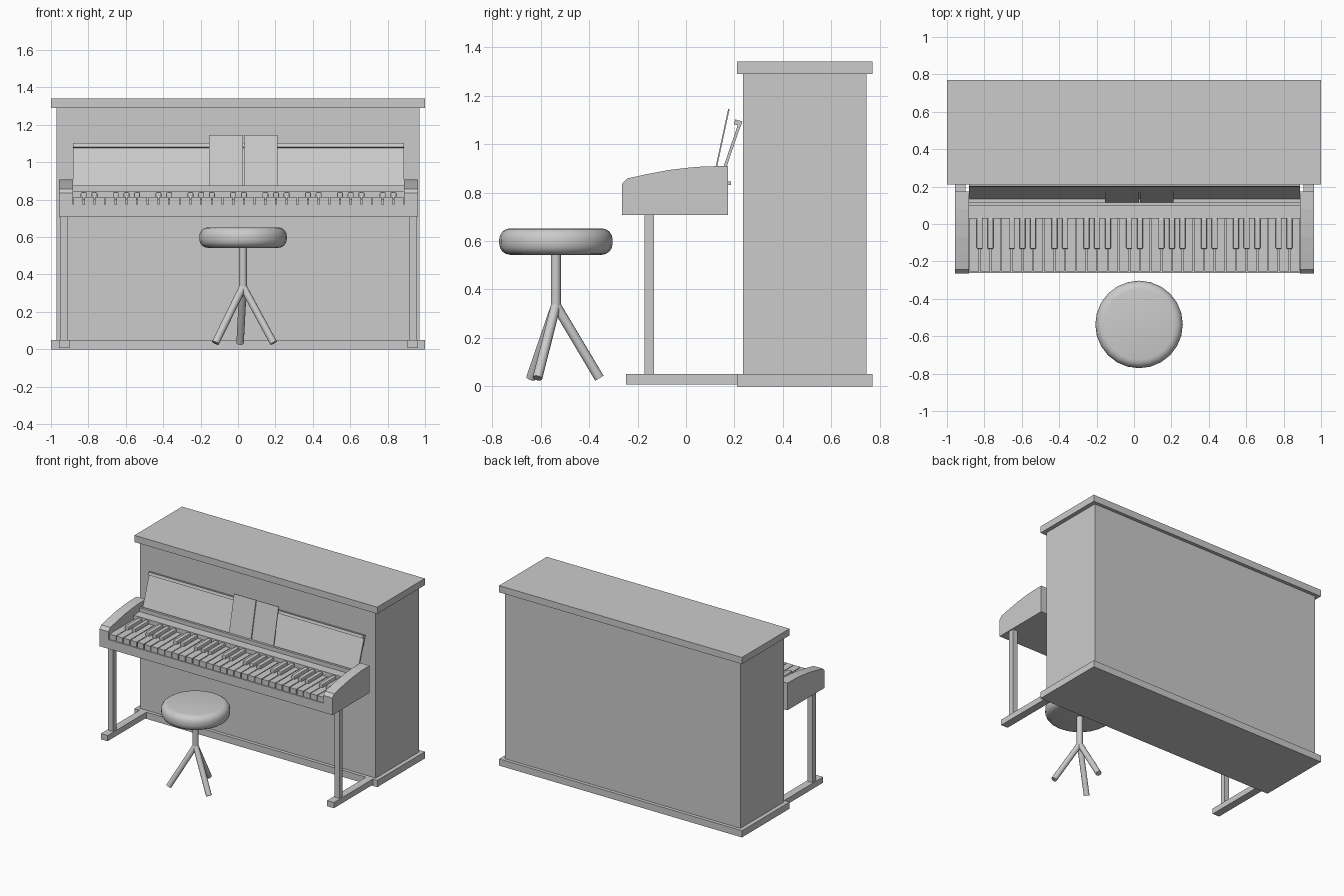
import bpy, bmesh, math
from mathutils import Vector, Matrix

if "Cube" in bpy.data.objects:
    bpy.data.objects.remove(bpy.data.objects["Cube"])


def finish(name, bm):
    bmesh.ops.recalc_face_normals(bm, faces=bm.faces)
    me = bpy.data.meshes.new(name)
    bm.to_mesh(me)
    bm.free()
    ob = bpy.data.objects.new(name, me)
    bpy.context.collection.objects.link(ob)
    return ob


def boxes(name, spans, bevel=0.0):
    """One object from boxes given as (x0, x1, y0, y1, z0, z1)."""
    bm = bmesh.new()
    for x0, x1, y0, y1, z0, z1 in spans:
        m = Matrix.Translation(((x0 + x1) / 2, (y0 + y1) / 2, (z0 + z1) / 2))
        m = m @ Matrix.Diagonal((x1 - x0, y1 - y0, z1 - z0, 1))
        bmesh.ops.create_cube(bm, size=1, matrix=m)
    ob = finish(name, bm)
    if bevel:
        mod = ob.modifiers.new("bevel", 'BEVEL')
        mod.width, mod.segments = bevel, 2
    return ob


def prism(name, profile, x0, x1):
    """Extrude a (y, z) side profile along x."""
    bm = bmesh.new()
    f = bm.faces.new([bm.verts.new((x0, y, z)) for y, z in profile])
    r = bmesh.ops.extrude_face_region(bm, geom=[f])
    verts = [v for v in r["geom"] if isinstance(v, bmesh.types.BMVert)]
    bmesh.ops.translate(bm, verts=verts, vec=(x1 - x0, 0, 0))
    return finish(name, bm)


def slab(name, x0, x1, low, high, t):
    """Thin leaning board between two (y, z) points."""
    d = (Vector(high) - Vector(low)).normalized()
    n = Vector((d.y, -d.x)) * t
    pts = [Vector(low), Vector(high), Vector(high) + n, Vector(low) + n]
    return prism(name, [tuple(p) for p in pts], x0, x1)


def smooth(ob, angle=40):
    bpy.ops.object.select_all(action='DESELECT')
    ob.select_set(True)
    bpy.context.view_layer.objects.active = ob
    bpy.ops.object.shade_smooth_by_angle(angle=math.radians(angle))


def rod(name, a, b, r, sides=12):
    a, b = Vector(a), Vector(b)
    bm = bmesh.new()
    rot = (b - a).to_track_quat('Z', 'Y').to_matrix().to_4x4()
    bmesh.ops.create_cone(bm, cap_ends=True, segments=sides, radius1=r, radius2=r,
                          depth=(b - a).length,
                          matrix=Matrix.Translation((a + b) / 2) @ rot)
    ob = finish(name, bm)
    smooth(ob)
    return ob


# Cabinet
boxes("cabinet", [(-0.97, 0.97, 0.235, 0.745, 0.05, 1.29)])
boxes("top_lid", [(-1, 1, 0.21, 0.77, 1.29, 1.34)])
boxes("base_plinth", [(-1, 1, 0.21, 0.77, 0, 0.05)])

# Keyboard case: bed, cheeks, legs and feet share one centre line
CX, IN, OUT = 0.003, 0.885, 0.96
boxes("key_bed", [(CX - IN, CX + IN, -0.262, 0.173, 0.707, 0.775)])
cheek = [(-0.264, 0.707), (-0.264, 0.835), (-0.243, 0.858), (-0.16, 0.876),
         (-0.07, 0.893), (0.015, 0.903), (0.08, 0.908), (0.173, 0.909), (0.173, 0.707)]
for side, s in (("left", -1), ("right", 1)):
    prism(side + "_cheek", cheek, CX + s * IN, CX + s * OUT)
    lo, hi = sorted((CX + s * 0.912, CX + s * 0.952))
    boxes(side + "_leg", [(lo, hi, -0.172, -0.132, 0.045, 0.71)])
    boxes(side + "_foot", [(lo - 0.008, hi + 0.008, -0.247, 0.22, 0.008, 0.05)])

# Keys: 31 white, black ones on the C-to-E pattern
N = 31
W = 2 * IN / N
X0 = CX - IN
boxes("white_keys", [(X0 + i * W + 0.003, X0 + (i + 1) * W - 0.003, -0.255, 0.032, 0.775, 0.815)
                     for i in range(N)])
boxes("black_keys", [(X0 + i * W - 0.016, X0 + i * W + 0.016, -0.134, 0.032, 0.80, 0.84)
                     for i in range(1, N) if i % 7 not in (0, 3)], bevel=0.007)

# Fallboard, music shelf and lip
boxes("fallboard", [(CX - IN, CX + IN, 0.03, 0.105, 0.775, 0.846)])
boxes("music_shelf", [(CX - IN, CX + IN, 0.10, 0.185, 0.832, 0.846)])
boxes("shelf_lip", [(CX - IN, CX + IN, 0.10, 0.118, 0.846, 0.876)])

# Leaning music desk with top rail
slab("music_desk", CX - IN, CX + IN, (0.134, 0.845), (0.216, 1.085), 0.012)
slab("music_desk_rail", CX - IN, CX + IN, (0.197, 1.082), (0.203, 1.102), 0.031)

# Open sheet music
slab("left_page", -0.155, 0.026, (0.116, 0.877), (0.174, 1.145), 0.006)
slab("right_page", 0.031, 0.212, (0.116, 0.877), (0.174, 1.145), 0.006)

# Stool seat: revolved rounded profile
SX, SY, R, E = 0.027, -0.537, 0.234, 0.045
Z0, Z1 = 0.543, 0.652
prof = [(0, Z0)]
prof += [(R - E + E * math.sin(a), Z0 + E - E * math.cos(a))
         for a in (math.pi / 2 * i / 4 for i in range(5))]
prof += [(R - E + E * math.cos(a), Z1 - E + E * math.sin(a))
         for a in (math.pi / 2 * i / 4 for i in range(5))]
prof += [(0, Z1)]
bm = bmesh.new()
vs = [bm.verts.new((SX + r, SY, z)) for r, z in prof]
es = [bm.edges.new(p) for p in zip(vs, vs[1:])]
bmesh.ops.spin(bm, geom=vs + es, cent=(SX, SY, 0), axis=(0, 0, 1),
               angle=math.tau, steps=24, use_merge=True)
bmesh.ops.remove_doubles(bm, verts=bm.verts, dist=1e-5)
smooth(finish("stool_seat", bm))

# Stool post and three splayed legs
rod("stool_post", (SX, SY, 0.31), (SX, SY, 0.56), 0.021)
for i in range(3):
    a = math.radians(95 + 120 * i)
    rod("stool_leg_%d" % (i + 1), (SX, SY, 0.335),
        (SX + 0.18 * math.cos(a), SY + 0.18 * math.sin(a), 0.034), 0.02)
